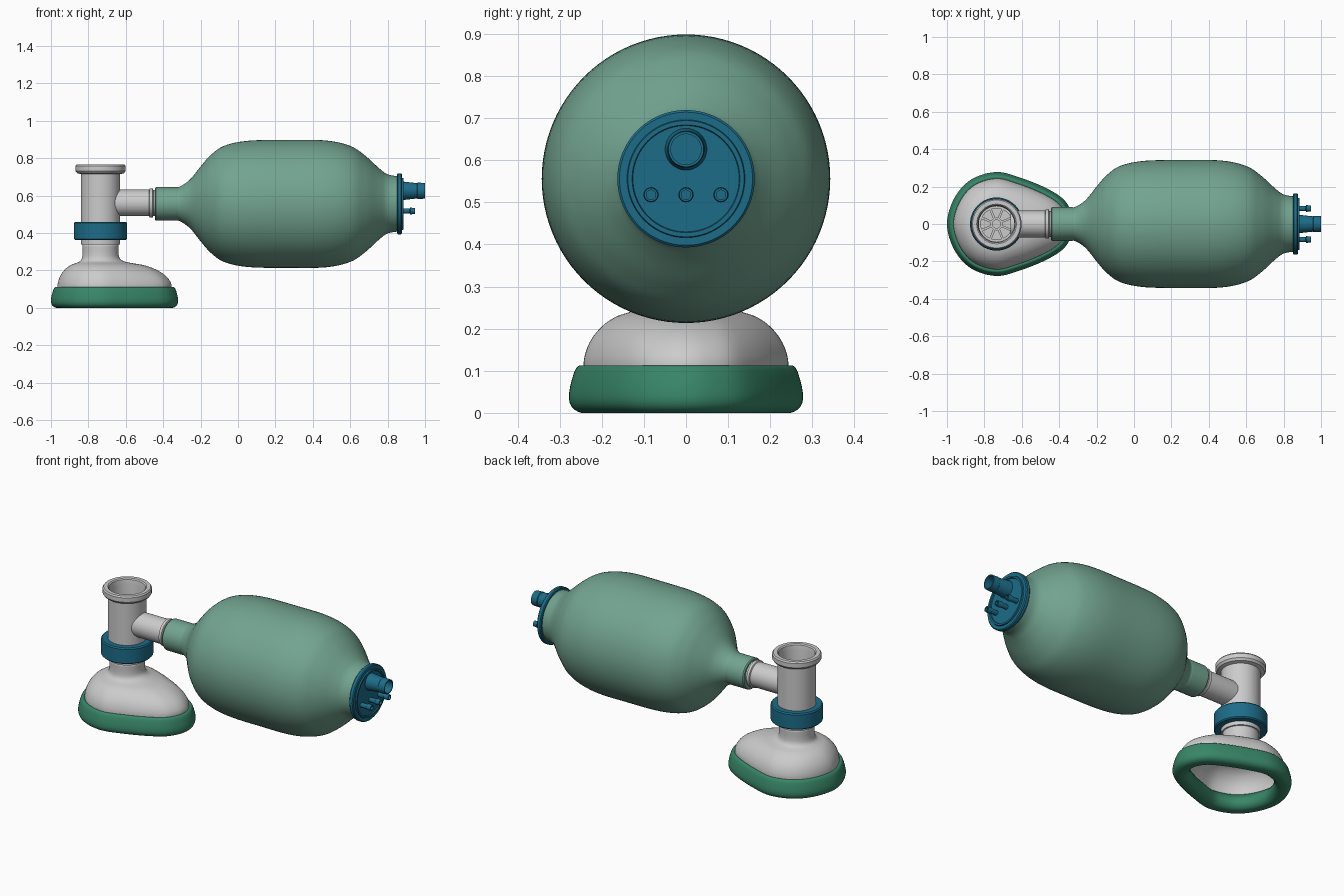
import bpy, bmesh
from math import sin, cos, pi, radians
from mathutils import Vector, Matrix

if "Cube" in bpy.data.objects:
    bpy.data.objects.remove(bpy.data.objects["Cube"])

AX = 0.556            # height of the bag axis
TX = -0.735           # x of the vertical tube axis


def material(name, rgb):
    m = bpy.data.materials.new(name)
    m.diffuse_color = (*rgb, 1)
    m.use_nodes = True
    m.node_tree.nodes["Principled BSDF"].inputs["Base Color"].default_value = m.diffuse_color
    return m


BAG = material("bag_green", (0.17, 0.37, 0.28))
RIM = material("rim_green", (0.04, 0.24, 0.14))
BLUE = material("blue", (0.012, 0.15, 0.25))


def spline(pts, n=6, closed=False):
    """Catmull-Rom curve through the points."""
    pts = [Vector(p) for p in pts]
    k, out = len(pts), []
    for i in range(k if closed else k - 1):
        if closed:
            a, b, c, d = (pts[(i + j) % k] for j in (-1, 0, 1, 2))
        else:
            a, b, c, d = (pts[min(max(i + j, 0), k - 1)] for j in (-1, 0, 1, 2))
        for s in range(n):
            t = s / n
            out.append(0.5 * (2 * b + (c - a) * t + (2 * a - 5 * b + 4 * c - d) * t * t
                              + (3 * b - a - 3 * c + d) * t ** 3))
    return out if closed else out + [pts[-1]]


def finish(name, bm, mat=None, angle=35):
    bmesh.ops.remove_doubles(bm, verts=bm.verts, dist=1e-5)
    bmesh.ops.recalc_face_normals(bm, faces=bm.faces)
    me = bpy.data.meshes.new(name)
    bm.to_mesh(me)
    bm.free()
    ob = bpy.data.objects.new(name, me)
    bpy.context.collection.objects.link(ob)
    if mat:
        me.materials.append(mat)
    bpy.ops.object.select_all(action='DESELECT')
    ob.select_set(True)
    bpy.context.view_layer.objects.active = ob
    bpy.ops.object.shade_smooth_by_angle(angle=radians(angle))
    return ob


def loft(name, rings, mat=None, loop=False, angle=35):
    """Skin a list of closed rings."""
    bm = bmesh.new()
    vs = [[bm.verts.new(p) for p in r] for r in rings]
    n = len(vs[0])
    for i in range(len(vs) if loop else len(vs) - 1):
        a, b = vs[i], vs[(i + 1) % len(vs)]
        for j in range(n):
            k = (j + 1) % n
            bm.faces.new((a[j], a[k], b[k], b[j]))
    return finish(name, bm, mat, angle)


def lathe(name, prof, origin, axis='Z', mat=None, loop=False, steps=64):
    """Revolve (radius, position along axis) pairs; zero radius closes the end."""
    rot = Matrix.Rotation(pi / 2, 3, 'Y') if axis == 'X' else Matrix.Identity(3)
    rings = []
    for r, h in prof:
        r = max(r, 1e-7)
        rings.append([rot @ Vector((r * cos(2 * pi * i / steps), r * sin(2 * pi * i / steps), h))
                      + Vector(origin) for i in range(steps)])
    return loft(name, rings, mat, loop)


# Squeeze bag with neck
curve = spline([(.09, -.335), (.093, -.31), (.13, -.257), (.2, -.2), (.262, -.145), (.312, -.07),
                (.338, .06), (.342, .27), (.339, .47), (.31, .6), (.258, .68), (.19, .755),
                (.158, .80), (.147, .86)])
lathe("squeeze_bag", [(0, -.444), (.085, -.444), (.09, -.438)] + [tuple(p) for p in curve] + [(0, .86)],
      (0, 0, AX), 'X', BAG, steps=96)

# Rear cap with raised ring
lathe("rear_cap", [(0, .85), (.158, .85), (.163, .855), (.163, .872), (.158, .877), (.14, .877),
                   (.138, .884), (.128, .884), (.126, .878), (0, .878)],
      (0, 0, AX), 'X', BLUE, steps=96)

# Hollow ports on the cap
lathe("reservoir_port", [(.05, .875), (.041, .957), (.044, .96), (.042, 1.0), (.036, 1.0),
                         (.036, .882), (0, .882)], (0, 0, .626), 'X', BLUE, steps=40)
for i, y in enumerate((-.083, 0, .083)):
    lathe(f"small_port_{i + 1}", [(.014, .875), (.014, .918), (.018, .921), (.016, .947),
                                  (.011, .947), (.011, .882), (0, .882)],
          (0, y, .518), 'X', BLUE, steps=24)

# Connector between bag and valve
lathe("side_connector", [(0, -.66), (.071, -.66), (.071, -.475), (.078, -.472), (.078, -.456),
                         (.07, -.453), (.07, -.43), (0, -.43)], (0, 0, .561), 'X')

# Vertical valve tube, open at the top
lathe("valve_tube", [(.105, .34), (.105, .715), (.125, .72), (.134, .732), (.134, .758), (.128, .766),
                     (.106, .766), (.1, .76), (.095, .73), (.095, .34)], (TX, 0, 0), loop=True)

# Valve seat with hub and spokes inside the tube
lathe("valve_seat", [(0, .47), (.097, .47), (.097, .5), (0, .5)], (TX, 0, 0))
for name, r0, r1 in (("valve_hub", .022, .034), ("valve_ring", .084, .096)):
    lathe(name, [(r0, .495), (r1, .495), (r1, .515), (r0, .515)], (TX, 0, 0), loop=True, steps=48)
for i in range(8):
    bm = bmesh.new()
    bmesh.ops.create_cube(bm, size=1, matrix=Matrix.Translation((TX, 0, .503))
                          @ Matrix.Rotation(i * pi / 4 + pi / 8, 4, 'Z')
                          @ Matrix.Translation((.06, 0, 0)) @ Matrix.Diagonal((.055, .012, .02, 1)))
    finish(f"valve_spoke_{i + 1}", bm)

# Blue swivel collar
lathe("swivel_collar", [(.095, .363), (.136, .363), (.142, .369), (.142, .453), (.136, .46), (.095, .46)],
      (TX, 0, 0), mat=BLUE, loop=True)

# Teardrop outline of the mask
half = [(-.96, .14), (-.87, .238), (-.735, .278), (-.6, .245), (-.47, .192), (-.38, .135), (-.334, .065)]
outline = spline([(-1, 0)] + half + [(-.32, 0)] + [(x, -y) for x, y in reversed(half)], 6, True)
N = len(outline)


def inset(d):
    res = []
    for i, p in enumerate(outline):
        t = (outline[(i + 1) % N] - outline[i - 1]).normalized()
        res.append(p + Vector((t.y, -t.x)) * d)     # outline runs clockwise
    return res


# Soft face cushion
section = spline([(.024, .112), (.012, .095), (0, .045), (.006, .015), (.03, 0), (.065, .002),
                  (.088, .025), (.088, .06), (.065, .09), (.04, .108)], 3, True)
loft("face_cushion", [[(p.x, p.y, max(z, 0)) for p in inset(d)] for d, z in section], RIM, True, 60)

# Mask dome blending from the teardrop into the round neck
base = inset(.035)
circle = []
for p in base:
    v = (p - Vector((TX, 0))).normalized()
    circle.append(Vector((TX, 0)) + v * .097)
prof = spline([(0, .08), (0, .12), (.035, .145), (.1, .168), (.2, .19), (.35, .212), (.55, .23),
               (.78, .241), (.93, .253), (1, .28), (1, .345)], 3)
dome = loft("mask_dome", [[(*a.lerp(b, t), z) for a, b in zip(base, circle)] for t, z in prof], None, False, 60)
shell = dome.modifiers.new("shell", 'SOLIDIFY')
shell.thickness = .012
shell.offset = -1
